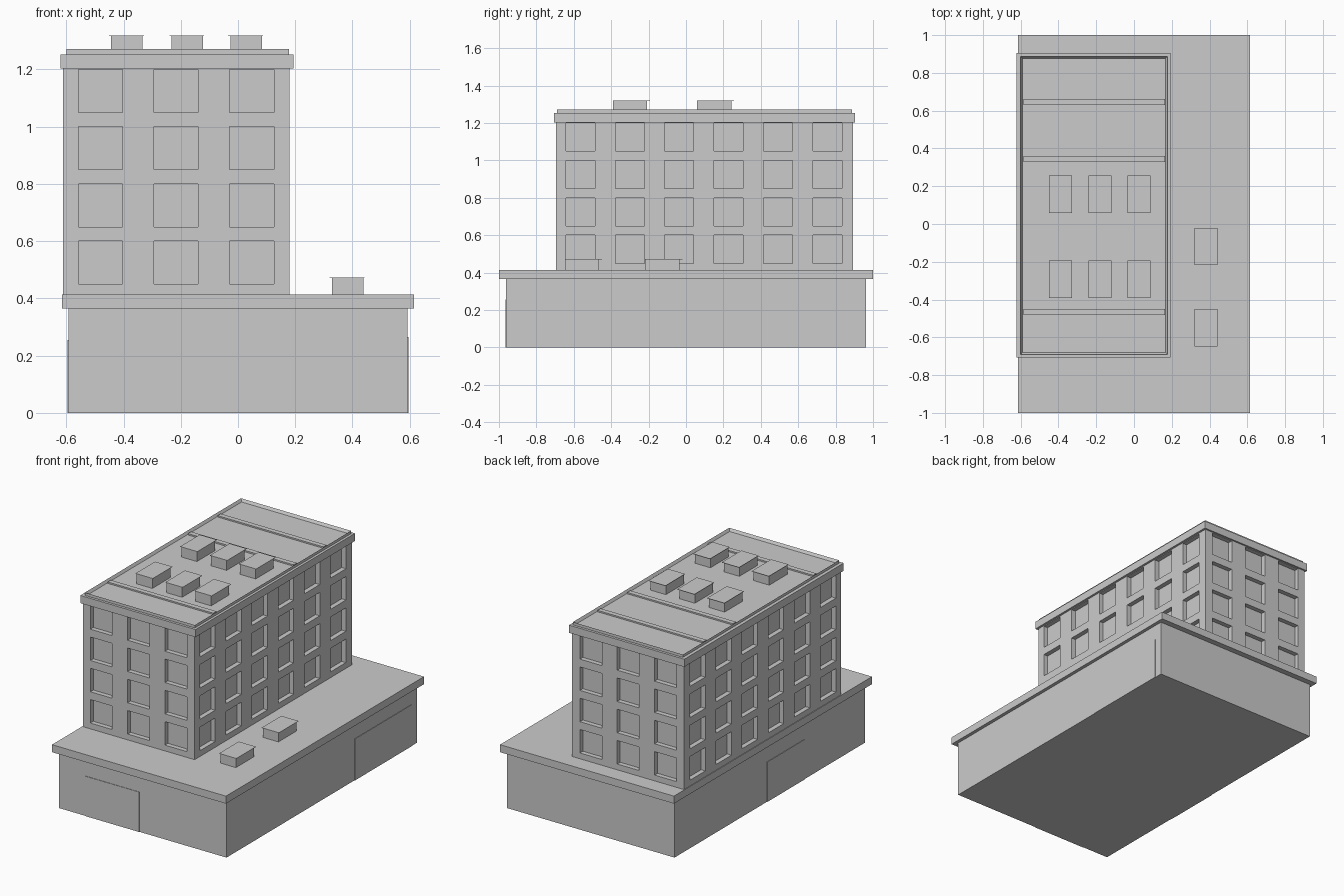
import bpy, bmesh
from mathutils import Vector

if "Cube" in bpy.data.objects:
    bpy.data.objects.remove(bpy.data.objects["Cube"], do_unlink=True)

grey = bpy.data.materials.new("light_grey")
grey.use_nodes = True
COLOUR = (0.6, 0.6, 0.6, 1)
grey.diffuse_color = COLOUR
grey.node_tree.nodes["Principled BSDF"].inputs["Base Color"].default_value = COLOUR


def box_mesh(lo, hi):
    """bmesh box between two corners"""
    lo, hi = Vector(lo), Vector(hi)
    bm = bmesh.new()
    bmesh.ops.create_cube(bm, size=1)
    for v in bm.verts:
        v.co = (lo + hi) / 2 + v.co * (hi - lo)
    return bm


def finish(name, bm):
    mesh = bpy.data.meshes.new(name)
    bm.to_mesh(mesh)
    bm.free()
    mesh.materials.append(grey)
    obj = bpy.data.objects.new(name, mesh)
    bpy.context.collection.objects.link(obj)
    return obj


def box(name, lo, hi):
    return finish(name, box_mesh(lo, hi))


# Wide ground floor and its overhanging roof slab
box("podium_walls", (-0.593, -0.963, 0), (0.593, 0.963, 0.365))
box("podium_roof", (-0.615, -1, 0.365), (0.615, 1, 0.413))

# Flush doors on the front and both sides
PLATE = 0.003
box("front_door", (-0.405, -0.963 - PLATE, 0), (-0.023, -0.96, 0.255))
box("left_door", (0.59, 0.33, 0), (0.593 + PLATE, 0.91, 0.265))
box("right_door", (-0.593 - PLATE, -0.35, 0), (-0.59, 0.03, 0.255))

# Tower with a regular grid of recessed windows on all four sides
STEP, WIDTH, HEIGHT, DEPTH = 0.264, 0.155, 0.15, 0.03
spans = (
    [(-0.558 + STEP * i, -0.558 + STEP * i + WIDTH) for i in range(3)],
    [(-0.642 + STEP * i, -0.642 + STEP * i + WIDTH) for i in range(6)],
    [(0.45 + 0.2 * i, 0.45 + 0.2 * i + HEIGHT) for i in range(4)],
)
tower = box_mesh((-0.611, -0.695, 0.413), (0.18, 0.893, 1.204))
for axis, ranges in enumerate(spans):
    normal = Vector([float(k == axis) for k in range(3)])
    for cut in (c for span in ranges for c in span):
        geom = tower.verts[:] + tower.edges[:] + tower.faces[:]
        bmesh.ops.bisect_plane(tower, geom=geom, plane_co=normal * cut, plane_no=normal)


def within(value, ranges):
    return any(a < value < b for a, b in ranges)


def is_window(face):
    if abs(face.normal.z) > 0.5:
        return False
    c = face.calc_center_median()
    along = 0 if abs(face.normal.y) > 0.5 else 1
    return within(c[along], spans[along]) and within(c.z, spans[2])


tower.normal_update()
panes = [f for f in tower.faces if is_window(f)]
for pane in bmesh.ops.extrude_discrete_faces(tower, faces=panes)["faces"]:
    pane.normal_update()
    bmesh.ops.translate(tower, verts=pane.verts[:], vec=pane.normal * -DEPTH)
bmesh.ops.recalc_face_normals(tower, faces=tower.faces[:])
bmesh.ops.dissolve_limit(tower, angle_limit=0.01, verts=tower.verts[:], edges=tower.edges[:])
finish("tower_walls", tower)

# Cornice, and a thin parapet around the sunken roof
FLOOR = 1.253
box("cornice", (-0.621, -0.706, 1.204), (0.194, 0.904, FLOOR))
parapet = box_mesh((-0.6, -0.69, FLOOR - 0.01), (0.178, 0.888, 1.271))
parapet.normal_update()
top = [f for f in parapet.faces if f.normal.z > 0.5]
bmesh.ops.inset_region(parapet, faces=top, thickness=0.015)
for v in top[0].verts:
    v.co.z = FLOOR + 0.001
finish("parapet", parapet)

# Low ribs across the roof
for i, y in enumerate((-0.465, 0.345, 0.645)):
    box(f"roof_rib_{i + 1}", (-0.585, y - 0.016, FLOOR), (0.163, y + 0.016, 1.263))


def vent(name, x, y, base, height):
    """vent box with a thin, slightly overhanging lid"""
    box(name + "_body", (x, y, base), (x + 0.11, y + 0.182, base + height))
    box(name + "_lid", (x - 0.008, y - 0.001, base + height - 0.002),
        (x + 0.114, y + 0.197, base + height))


# Vents on the tower roof and on the podium roof
for row, y in enumerate((-0.39, 0.06)):
    for col, x in enumerate((-0.443, -0.232, -0.027)):
        vent(f"roof_vent_{row + 1}_{col + 1}", x, y, FLOOR, 0.066)
for i, y in enumerate((-0.647, -0.217)):
    vent(f"podium_vent_{i + 1}", 0.328, y, 0.413, 0.06)
